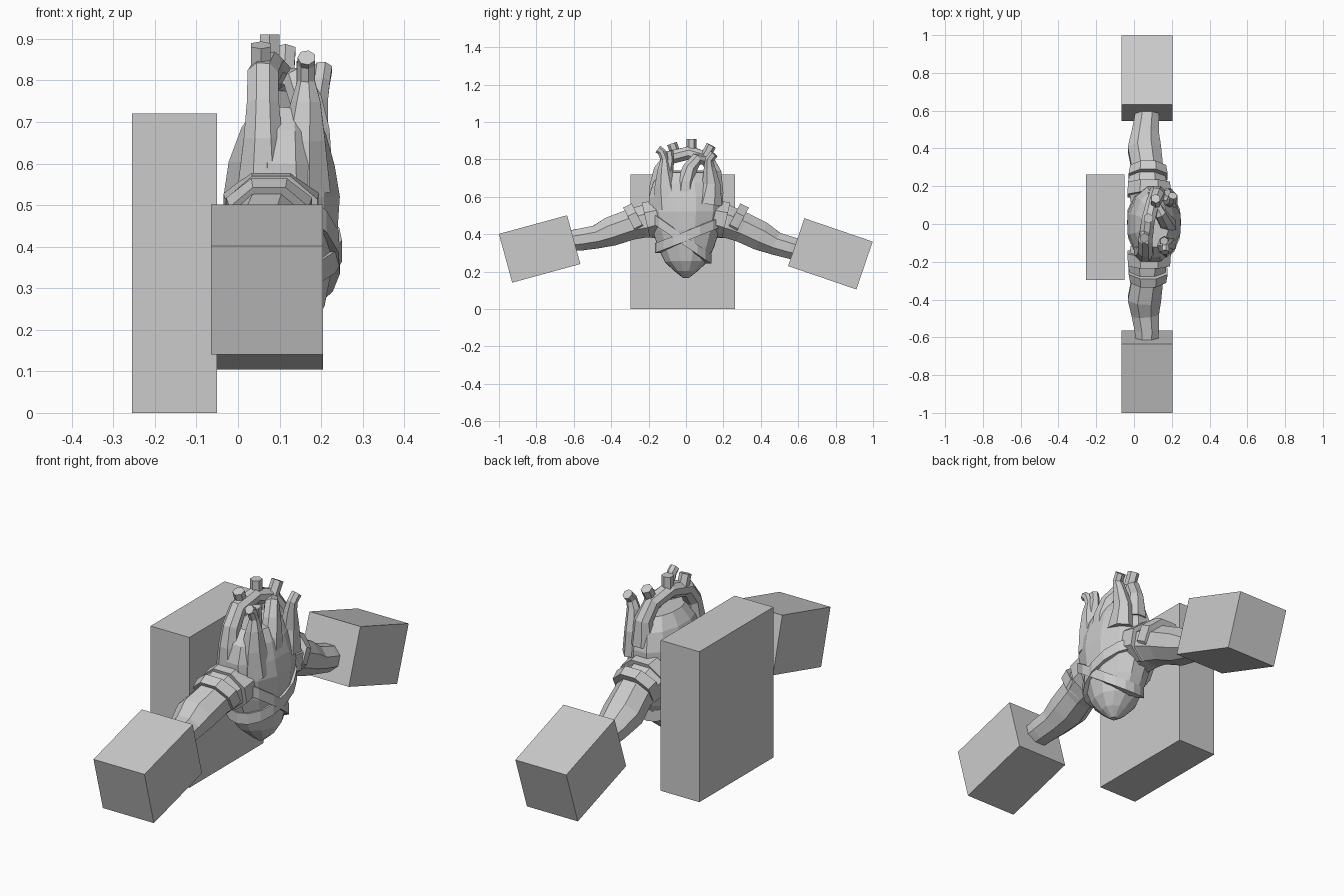
import bpy, bmesh, math
from mathutils import Vector

if "Cube" in bpy.data.objects:
    bpy.data.objects.remove(bpy.data.objects["Cube"])


def make(name, verts, faces):
    me = bpy.data.meshes.new(name)
    bm = bmesh.new()
    vs = [bm.verts.new(v) for v in verts]
    for f in faces:
        bm.faces.new([vs[i] for i in f])
    bmesh.ops.recalc_face_normals(bm, faces=bm.faces)
    bm.to_mesh(me)
    bm.free()
    ob = bpy.data.objects.new(name, me)
    bpy.context.collection.objects.link(ob)
    return ob


def box(name, centre, size, tilt=0):
    bpy.ops.mesh.primitive_cube_add(size=1, location=centre, rotation=(math.radians(tilt), 0, 0))
    ob = bpy.context.object
    ob.name = name
    ob.scale = size


def loft(name, rings, sides=8):
    """Faceted tube through (x, y, z, radius_x, radius_across) rings."""
    pts = [Vector(r[:3]) for r in rings]
    verts, n = [], len(rings)
    for i, r in enumerate(rings):
        t = (pts[min(i + 1, n - 1)] - pts[max(i - 1, 0)]).normalized()
        u = Vector((1, 0, 0))
        u = (u - t * u.dot(t)).normalized()
        v = t.cross(u)
        ru, rv = r[3], r[-1]
        for k in range(sides):
            a = math.tau * (k + .5) / sides
            verts.append(pts[i] + u * ru * math.cos(a) + v * rv * math.sin(a))
    faces = [(i * sides + k, i * sides + (k + 1) % sides,
              (i + 1) * sides + (k + 1) % sides, (i + 1) * sides + k)
             for i in range(n - 1) for k in range(sides)]
    faces += [tuple(range(sides)), tuple(range((n - 1) * sides, n * sides))]
    return make(name, verts, faces)


# Back slab and the two tilted hand blocks
box("back_slab", (-.1525, -.017, .36), (.205, .56, .72))
box("left_block", (.07, -.7825, .321), (.27, .378, .27), 15.3)
box("right_block", (.07, .772, .295), (.27, .386, .27), -18.9)

# Heart body: z, centre x, radius x, radius y
HEART = [(.165, .12, .015, .015), (.20, .12, .06, .06), (.25, .115, .097, .115),
         (.33, .11, .118, .155), (.42, .105, .138, .185), (.52, .105, .145, .205),
         (.60, .105, .132, .205), (.68, .11, .105, .18), (.735, .115, .07, .125)]
loft("heart_body", [(cx, 0, z, rx, ry) for z, cx, rx, ry in HEART], 12)


def heart_at(z):
    for a, b in zip(HEART, HEART[1:]):
        if z <= b[0]:
            f = max(0, (z - a[0]) / (b[0] - a[0]))
            return [p + (q - p) * f for p, q in zip(a, b)][1:]
    return HEART[-1][1:]


def strap(name, z0, slope, half=.026, n=16):
    """Slanted band that hugs the heart."""
    verts = []
    for k in range(n):
        a = math.tau * k / n
        y = 0
        for _ in range(25):
            cx, rx, ry = heart_at(z0 + slope * y)
            y = .5 * y + .5 * ry * math.sin(a)
        z = z0 + slope * y
        for grow, dz in ((.012, -half), (.012, half), (-.02, half), (-.02, -half)):
            verts.append((cx + (rx + grow) * math.cos(a), y + grow * math.sin(a), z + dz))
    faces = [(4 * k + j, 4 * k + (j + 1) % 4,
              4 * ((k + 1) % n) + (j + 1) % 4, 4 * ((k + 1) % n) + j)
             for k in range(n) for j in range(4)]
    make(name, verts, faces)


strap("chest_strap_falling", .36, -.74)
strap("chest_strap_rising", .39, .42)

# Arms with shoulder bandages
ARM = [(.075, .12, .47, .10, .10), (.07, .22, .47, .11, .095), (.07, .30, .45, .09, .088),
       (.055, .40, .415, .095, .085), (.06, .48, .385, .078, .067),
       (.068, .56, .372, .07, .064), (.068, .615, .365, .065, .06)]
for side, s, drop in (("left", -1, 0), ("right", 1, .05)):
    loft(side + "_arm", [(x, s * y, z - drop * max(0, y - .2) / .4, rx, rz)
                         for x, y, z, rx, rz in ARM])
    loft(side + "_bandage_outer", [(.075, s * .25, .485, .112, .096),
                                   (.075, s * .295, .462, .103, .098)])
    loft(side + "_bandage_inner", [(.08, s * .15, .49, .125, .10),
                                   (.08, s * .215, .475, .12, .105)])

# Great arch and its three short branches
loft("main_arch", [(.06, -.14, .55, .065), (.06, -.148, .66, .05), (.06, -.135, .74, .042),
                   (.06, -.085, .81, .04), (.075, .02, .835, .038), (.10, .11, .805, .038),
                   (.12, .15, .73, .042), (.12, .145, .62, .06)], 8)
for i, (a, b) in enumerate((((.055, -.045, .80), (.055, -.075, .885)),
                            ((.076, .03, .81), (.076, .03, .91)),
                            ((.11, .09, .79), (.115, .135, .875)))):
    loft("arch_branch_%d" % (i + 1), [(*a, .027), (*b, .027)], 6)

# Front vessels: left pair and right-hand small arch
loft("front_left_vessel", [(.155, -.09, .54, .075, .09), (.16, -.11, .66, .055, .06),
                           (.165, -.115, .75, .037), (.165, -.115, .80, .022),
                           (.165, -.13, .84, .022), (.165, -.15, .855, .022)], 7)
loft("front_left_branch", [(.16, -.10, .72, .03), (.16, -.085, .80, .022),
                           (.16, -.09, .845, .022)], 6)
loft("front_centre_vessel", [(.17, -.01, .56, .065), (.175, 0, .68, .05),
                             (.165, .02, .75, .04), (.14, .055, .80, .034),
                             (.11, .10, .80, .03)], 7)
loft("front_right_vessel", [(.18, .12, .56, .055, .075), (.18, .135, .67, .04, .05),
                            (.19, .125, .76, .03), (.20, .125, .80, .024),
                            (.205, .15, .83, .024)], 7)
